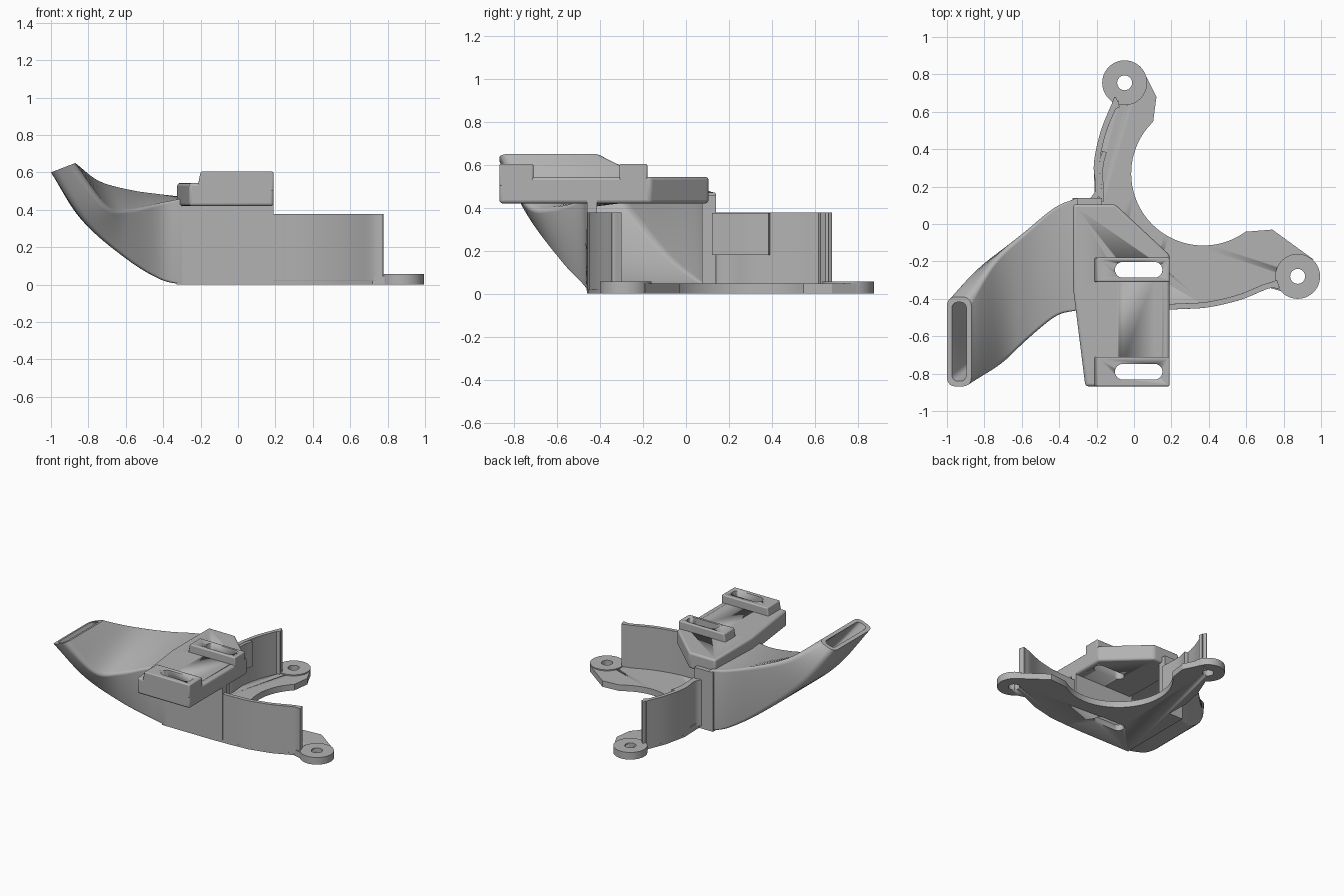
import bpy, bmesh, math
from mathutils import Vector

cube = bpy.data.objects.get("Cube")
if cube:
    bpy.data.objects.remove(cube, do_unlink=True)

grey = bpy.data.materials.new("matte_grey")
grey.use_nodes = True
grey.diffuse_color = (0.45, 0.45, 0.45, 1)
grey.node_tree.nodes["Principled BSDF"].inputs["Base Color"].default_value = grey.diffuse_color


def finish(name, bm):
    bmesh.ops.recalc_face_normals(bm, faces=bm.faces)
    mesh = bpy.data.meshes.new(name)
    bm.to_mesh(mesh)
    bm.free()
    mesh.materials.append(grey)
    ob = bpy.data.objects.new(name, mesh)
    bpy.context.collection.objects.link(ob)
    bpy.ops.object.select_all(action="DESELECT")
    ob.select_set(True)
    bpy.context.view_layer.objects.active = ob
    bpy.ops.object.shade_smooth_by_angle(angle=math.radians(30))
    return ob


def prism(name, outline, z0, z1):
    bm = bmesh.new()
    face = bm.faces.new([bm.verts.new((x, y, z0)) for x, y in outline])
    top = bmesh.ops.extrude_face_region(bm, geom=[face])["geom"]
    bmesh.ops.translate(bm, verts=[v for v in top if isinstance(v, bmesh.types.BMVert)],
                        vec=(0, 0, z1 - z0))
    return finish(name, bm)


def box(name, x0, x1, y0, y1, z0, z1):
    return prism(name, [(x0, y0), (x1, y0), (x1, y1), (x0, y1)], z0, z1)


def arc(cx, cy, r, a0, a1, n):
    angles = [math.radians(a0 + (a1 - a0) * i / n) for i in range(n + 1)]
    return [(cx + r * math.cos(a), cy + r * math.sin(a)) for a in angles]


def spline(points, steps):
    # smooth curve through the given points
    p = [Vector(q) for q in points]
    p = [p[0] * 2 - p[1]] + p + [p[-1] * 2 - p[-2]]
    out = []
    for i in range(1, len(p) - 2):
        a, b, c, d = p[i - 1:i + 3]
        for s in range(steps):
            t = s / steps
            out.append((b * 2 + (c - a) * t + (a * 2 - b * 5 + c * 4 - d) * t ** 2
                        + (b * 3 - a - c * 3 + d) * t ** 3) / 2)
    return out + [p[-2]]


def strip(name, path, width, z0, z1):
    # upright wall whose outer side follows the path
    inner = []
    for i, q in enumerate(path):
        d = (path[min(i + 1, len(path) - 1)] - path[max(i - 1, 0)]).normalized()
        inner.append(q + Vector((-d.y, d.x)) * width)
    return prism(name, list(path) + inner[::-1], z0, z1)


def cut(ob, cutters):
    for c in cutters:
        m = ob.modifiers.new("cut", "BOOLEAN")
        m.object, m.operation, m.solver = c, "DIFFERENCE", "EXACT"
        bpy.context.view_layer.objects.active = ob
        bpy.ops.object.modifier_apply(modifier=m.name)


def bevel(ob, width):
    m = ob.modifiers.new("bevel", "BEVEL")
    m.width, m.segments, m.limit_method = width, 3, "ANGLE"
    m.angle_limit = math.radians(40)
    bpy.context.view_layer.objects.active = ob
    bpy.ops.object.modifier_apply(modifier=m.name)


# Slot and screw hole cutters
slots = []
for y in (-0.245, -0.79):
    outline = arc(-0.06, y, 0.042, 90, 270, 12) + arc(0.11, y, 0.042, -90, 90, 12)
    slots.append(prism("slot_cutter", outline, -0.1, 0.8))
lugs = {"back": (-0.05, 0.755), "left": (0.875, -0.28)}
holes = [prism("hole_cutter", arc(x, y, 0.04, 0, 345, 23), -0.1, 0.3) for x, y in lugs.values()]

# Curved outer walls, each ending in a small hook beside its screw lug
back_path = spline([(-0.075, 0.625), (-0.1, 0.68), (-0.12, 0.64), (-0.18, 0.49),
                    (-0.215, 0.32), (-0.205, 0.19), (-0.24, 0.13)], 6)
left_path = spline([(0.1, -0.46), (0.25, -0.455), (0.4, -0.445), (0.57, -0.405),
                    (0.72, -0.345), (0.775, -0.345), (0.765, -0.3)], 6)
bevel(strip("back_wall_curve", back_path, 0.03, 0.02, 0.378), 0.006)
bevel(strip("left_wall_curve", left_path, 0.03, 0.02, 0.378), 0.006)
strip("wall_thickening", spline([(-0.17, 0.39), (-0.19, 0.3), (-0.185, 0.12)], 6), 0.025, 0.18, 0.376)

# Crescent base plate with screw lugs
outline = (arc(0.37, 0.27, 0.385, 134, 306, 40)
           + [(0.74, -0.03), (0.96, -0.19), (0.875, -0.28), (0.79, -0.36), (0.72, -0.34)]
           + [(0.57, -0.405), (0.4, -0.445), (0.25, -0.455), (0.1, -0.46)]
           + [(-0.33, -0.46), (-0.33, 0.14), (-0.21, 0.14), (-0.215, 0.32), (-0.18, 0.49),
              (-0.12, 0.64), (-0.05, 0.755), (0.05, 0.82), (0.12, 0.68)])
base = prism("base_plate", outline, 0, 0.047)
cut(base, holes + slots[:1])
for side, (x, y) in lugs.items():
    lug = prism(side + "_screw_lug", arc(x, y, 0.12, 0, 352.5, 47), 0.0005, 0.056)
    cut(lug, holes)

# Inlet chamber walls and roof
box("chamber_front_wall", -0.33, 0.19, -0.46, -0.415, 0.02, 0.44)
box("chamber_back_wall", -0.33, -0.17, 0.075, 0.14, 0.02, 0.46)

# Mounting plate with a diagonal rear corner
plate = prism("mounting_plate", [(-0.325, 0.105), (-0.1, 0.105), (0.19, -0.165), (0.19, -0.868),
                                 (-0.26, -0.868), (-0.325, -0.35)], 0.42, 0.543)
bevel(plate, 0.015)
cut(plate, slots)

# Raised slotted pads with a sloping right end
for name, y0, y1 in (("front_pad", -0.868, -0.71), ("rear_pad", -0.31, -0.18)):
    pad = box(name, -0.22, 0.19, y0, y1, 0.50, 0.604)
    for v in pad.data.vertices:
        if v.co.x < 0 and v.co.z > 0.55:
            v.co.x = -0.2
    bevel(pad, 0.008)
    cut(pad, slots)
for c in slots + holes:
    bpy.data.objects.remove(c, do_unlink=True)

# Hollow duct: four corner rails lofted from the chamber to the narrow mouth
rails = [
    [(-0.3, -0.46, 0), (-0.42, -0.475, 0.03), (-0.6, -0.58, 0.14), (-0.82, -0.72, 0.33), (-1, -0.868, 0.6)],
    [(-0.3, -0.46, 0.46), (-0.42, -0.495, 0.435), (-0.58, -0.63, 0.4), (-0.7, -0.755, 0.42), (-0.87, -0.868, 0.65)],
    [(-0.3, 0.14, 0.47), (-0.42, 0.09, 0.485), (-0.57, -0.03, 0.51), (-0.74, -0.18, 0.56), (-0.87, -0.39, 0.65)],
    [(-0.3, 0.14, 0), (-0.42, 0.08, 0.03), (-0.6, -0.06, 0.14), (-0.84, -0.24, 0.35), (-1, -0.39, 0.6)],
]
sections = list(zip(*[spline(r, 8) for r in rails]))


def ring(quad, inset, radius):
    # rounded outline inside a four-cornered section
    a, b, c, d = quad
    u = ((b - a).length + (c - d).length) / 2
    v = ((d - a).length + (c - b).length) / 2
    e = inset + radius
    pts = []
    for cx, cy, start in ((u - e, v - e, 0), (e, v - e, 90), (e, e, 180), (u - e, e, 270)):
        pts += arc(cx, cy, radius, start, start + 90, 5)
    return [a.lerp(b, x / u).lerp(d.lerp(c, x / u), y / v) for x, y in pts]


last = len(sections) - 1
outer = [ring(q, 0, 0.008 + 0.037 * i / last) for i, q in enumerate(sections)]
inner = [ring(q, 0.028, 0.008 + 0.025 * i / last) for i, q in enumerate(sections)]
bm = bmesh.new()
loops = [[bm.verts.new(p) for p in r] for r in outer + inner[::-1]]
for k, loop in enumerate(loops):
    nxt = loops[(k + 1) % len(loops)]
    for j in range(len(loop)):
        n = (j + 1) % len(loop)
        bm.faces.new((loop[j], loop[n], nxt[n], nxt[j]))
finish("air_duct", bm)
